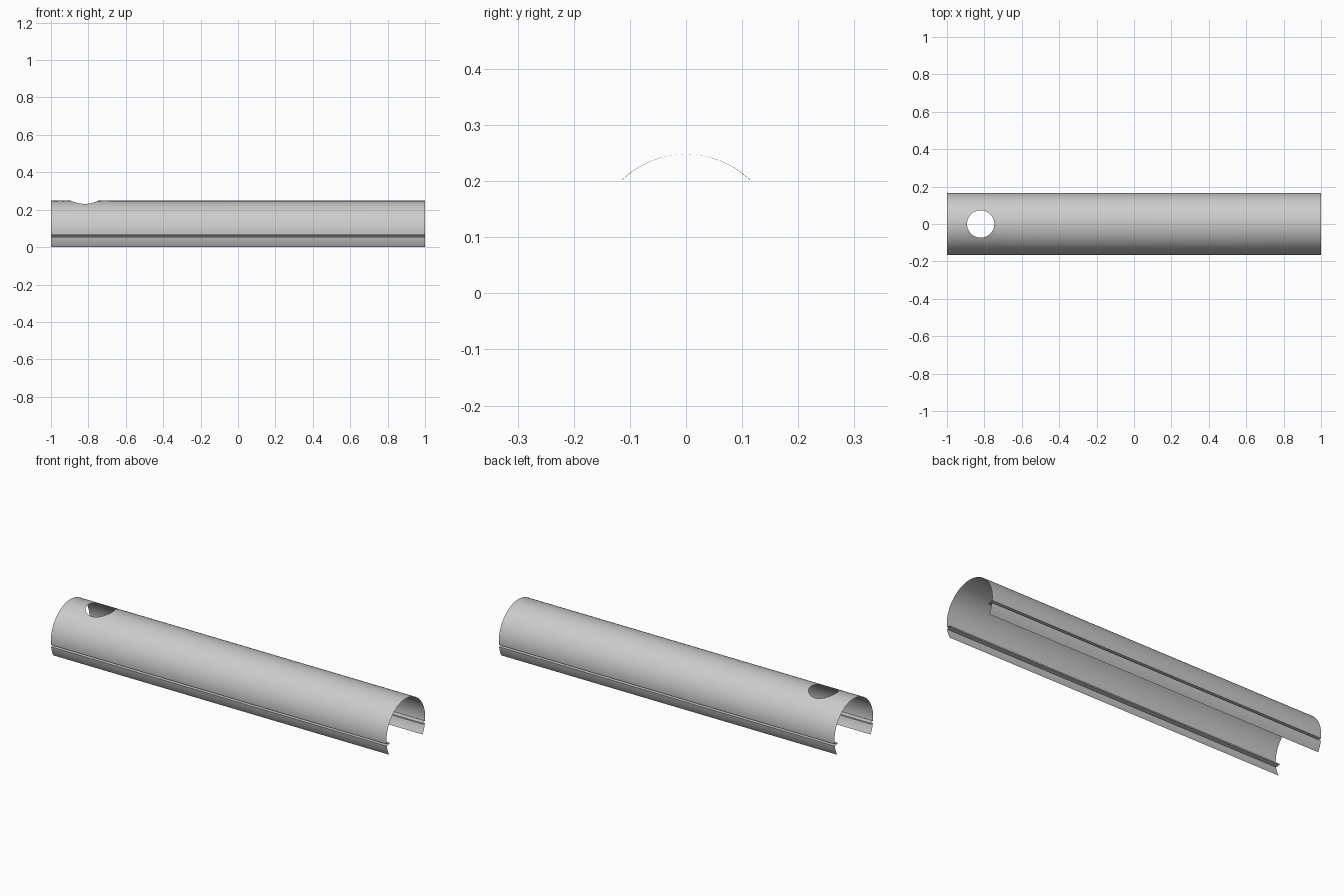
import bpy, bmesh
from math import sin, cos, acos, asin, pi, radians

cube = bpy.data.objects.get("Cube")
if cube:
    bpy.data.objects.remove(cube, do_unlink=True)

RADIUS, AXIS_Z = 0.165, 0.083
HOLE_X, HOLE_R = -0.82, 0.073
PATCH_HALF = 0.18            # half length of the patch around the hole
PATCH_ANGLE = radians(45)    # half arc of that patch
N = 24                       # steps along each side of the patch
RINGS = 4
GROOVE_DEPTH = 0.026


def on_tube(angle):
    return RADIUS * sin(angle), AXIS_Z + RADIUS * cos(angle)


def angle_at(z):
    return acos((z - AXIS_Z) / RADIUS)


def arc(a, b, steps):
    return [on_tube(a + (b - a) * i / steps) for i in range(steps + 1)]


bm = bmesh.new()


def sweep(profile, stations):
    """Skin a y-z profile along the given x stations."""
    rows = [[bm.verts.new((x, y, z)) for y, z in profile] for x in stations]
    for r, s in zip(rows, rows[1:]):
        for i in range(len(profile) - 1):
            bm.faces.new((r[i], r[i + 1], s[i + 1], s[i]))


# Side walls, each with a narrow groove folded inward, and an open bottom
top, low = angle_at(0.065), angle_at(0.054)
upper, lower = arc(PATCH_ANGLE, top, 14), arc(low, angle_at(0), 6)
inner = [(RADIUS - GROOVE_DEPTH, 0.063), (RADIUS - GROOVE_DEPTH, 0.056)]
wall = upper + inner + lower
patch_end = HOLE_X + PATCH_HALF
stations = [-1 + (patch_end + 1) * i / N for i in range(N + 1)] + [1]
for side in (1, -1):
    sweep([(side * y, z) for y, z in wall], stations)

# Crown beyond the hole
sweep(arc(-PATCH_ANGLE, PATCH_ANGLE, N), [patch_end, 1])

# Crown patch: rings that blend from the round hole to a rectangular border
border = []
for i in range(N):
    t = -1 + 2 * i / N
    border.append((1, t))
for i in range(N):
    border.append((1 - 2 * i / N, 1))
for i in range(N):
    border.append((-1, 1 - 2 * i / N))
for i in range(N):
    border.append((-1 + 2 * i / N, -1))
rings = []
for k in range(RINGS + 1):
    f = k / RINGS
    ring = []
    for i, (u, v) in enumerate(border):
        turn = -pi / 4 + 2 * pi * i / len(border)
        hole_x = HOLE_X + HOLE_R * cos(turn)
        hole_a = asin(HOLE_R * sin(turn) / RADIUS)
        x = hole_x * (1 - f) + (HOLE_X + u * PATCH_HALF) * f
        y, z = on_tube(hole_a * (1 - f) + v * PATCH_ANGLE * f)
        ring.append(bm.verts.new((x, y, z)))
    rings.append(ring)
for a, b in zip(rings, rings[1:]):
    for i in range(len(a)):
        j = (i + 1) % len(a)
        bm.faces.new((a[i], b[i], b[j], a[j]))

# Join the pieces and face the skin outward
bmesh.ops.remove_doubles(bm, verts=bm.verts, dist=0.0002)
bmesh.ops.recalc_face_normals(bm, faces=bm.faces)
bm.normal_update()
crown = max(bm.faces, key=lambda f: f.calc_center_median().z)
if crown.normal.z < 0:
    bmesh.ops.reverse_faces(bm, faces=bm.faces)

mesh = bpy.data.meshes.new("tube_shell")
bm.to_mesh(mesh)
bm.free()
shell = bpy.data.objects.new("tube_shell", mesh)
bpy.context.collection.objects.link(shell)

# Plain grey skin
grey = bpy.data.materials.new("light_grey")
grey.use_nodes = True
colour = (0.6, 0.6, 0.6, 1)
grey.diffuse_color = colour
grey.node_tree.nodes["Principled BSDF"].inputs["Base Color"].default_value = colour
mesh.materials.append(grey)

bpy.ops.object.select_all(action="DESELECT")
shell.select_set(True)
bpy.context.view_layer.objects.active = shell
bpy.ops.object.shade_smooth_by_angle(angle=radians(30))
